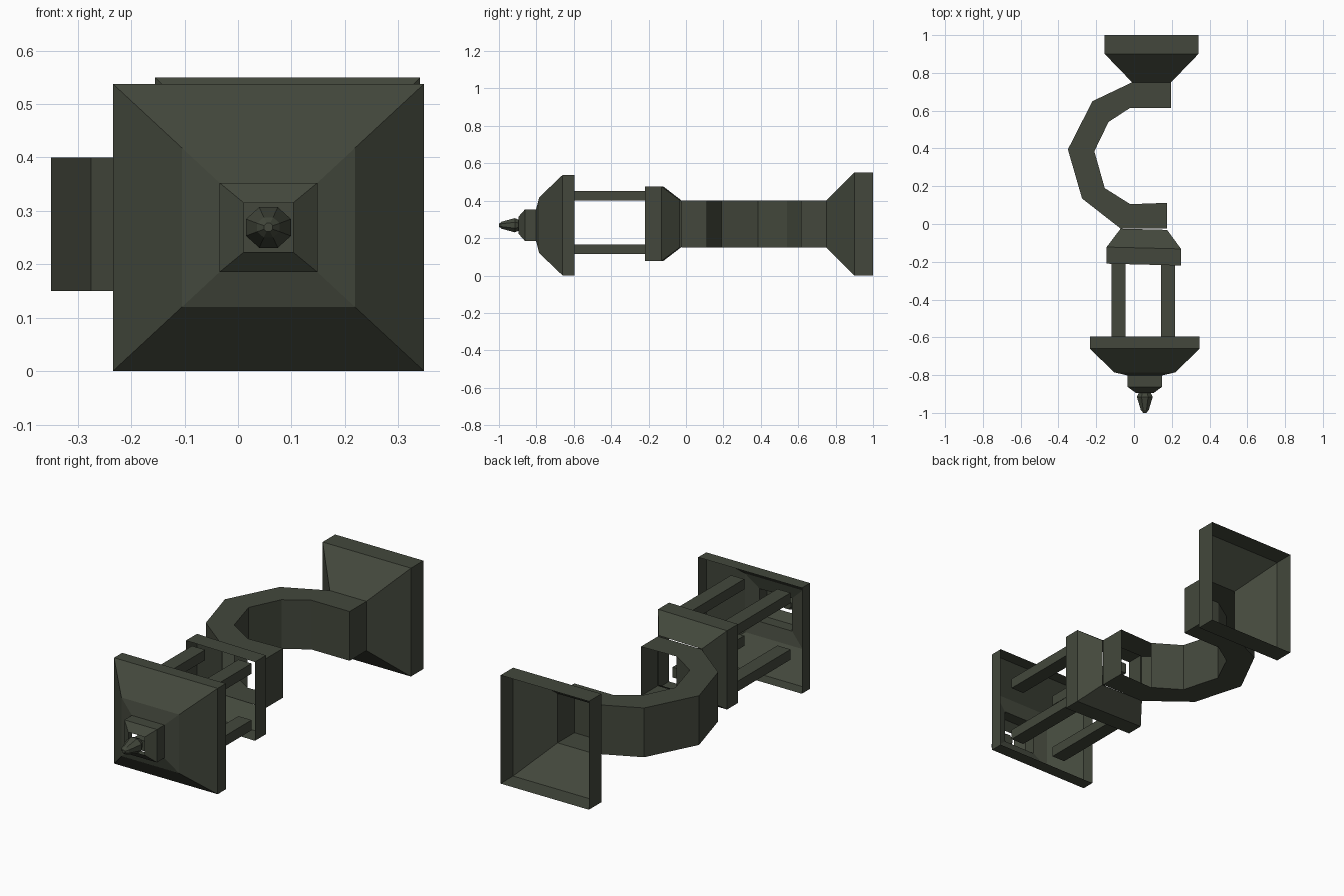
import bpy, bmesh, math

if "Cube" in bpy.data.objects:
    bpy.data.objects.remove(bpy.data.objects["Cube"])

iron = bpy.data.materials.new("dark green iron")
iron.diffuse_color = (0.056, 0.064, 0.045, 1)
iron.use_nodes = True
iron.node_tree.nodes["Principled BSDF"].inputs["Base Color"].default_value = iron.diffuse_color


def finish(name, bm):
    bmesh.ops.remove_doubles(bm, verts=bm.verts, dist=1e-5)
    bmesh.ops.recalc_face_normals(bm, faces=bm.faces)
    me = bpy.data.meshes.new(name)
    bm.to_mesh(me)
    bm.free()
    me.materials.append(iron)
    ob = bpy.data.objects.new(name, me)
    bpy.context.collection.objects.link(ob)
    return ob


def loft(name, cx, cz, rings, n=4, caps=(False, False), tilt=0.0):
    """Flat-sided shell along y; each ring is (y, half width, half height)."""
    bm = bmesh.new()
    k = 1 / math.cos(math.pi / n)
    loops = []
    for y, hx, hz in rings:
        loop = []
        for i in range(n):
            a = 2 * math.pi * (i + 0.5) / n
            dx = k * hx * math.cos(a)
            loop.append(bm.verts.new((cx + dx, y + tilt * dx, cz + k * hz * math.sin(a))))
        loops.append(loop)
    for a, b in zip(loops, loops[1:]):
        for i in range(n):
            j = (i + 1) % n
            bm.faces.new((a[i], a[j], b[j], b[i]))
    for flag, loop in zip(caps, (loops[0], loops[-1])):
        if flag:
            bm.faces.new(loop)
    return finish(name, bm)


# Wall plate: hollow flared square, open at the back and into the arm
loft("wall_plate", 0.093, 0.275,
     [(1.0, 0.248, 0.275), (0.9, 0.248, 0.275), (0.75, 0.103, 0.125)])

# Curved arm: (outer, inner) outline pairs, extruded in z
pairs = [((0.175, -0.025), (0.175, 0.112)), ((-0.07, -0.025), (-0.02, 0.105)),
         ((-0.275, 0.135), (-0.155, 0.19)), ((-0.35, 0.395), (-0.21, 0.385)),
         ((-0.22, 0.65), (-0.135, 0.54)), ((-0.01, 0.75), (-0.02, 0.615)),
         ((0.196, 0.75), (0.196, 0.615))]
bm = bmesh.new()
rows = [[bm.verts.new((*p, z)) for p, z in ((o, 0.15), (i, 0.15), (i, 0.4), (o, 0.4))]
        for o, i in pairs]
last = len(rows) - 2
for s, (a, b) in enumerate(zip(rows, rows[1:])):
    for e in range(4):
        # leave the passages open: outer wall at both ends, inner wall by the collar
        if (e == 3 and s in (0, last)) or (e == 1 and s == 0):
            continue
        f = (e + 1) % 4
        bm.faces.new((a[e], a[f], b[f], b[e]))
bm.faces.new(rows[0])
bm.faces.new(rows[-1])
finish("curved_arm", bm)

# Lantern collar: hollow flare, slightly tilted
loft("lantern_collar", 0.052, 0.277,
     [(-0.028, 0.123, 0.125), (-0.127, 0.197, 0.2), (-0.215, 0.197, 0.2)], tilt=-0.025)

# Four lantern posts
for side, x in (("left", -0.081), ("right", 0.179)):
    for level, z in (("lower", 0.14), ("upper", 0.427)):
        loft(f"post_{side}_{level}", x, z,
             [(-0.2, 0.037, 0.026), (-0.67, 0.037, 0.026)], caps=(True, True))

# Lantern roof: hollow stepped pyramid
loft("lantern_roof", 0.057, 0.269,
     [(-0.595, 0.291, 0.2685), (-0.66, 0.291, 0.2685), (-0.785, 0.162, 0.149),
      (-0.802, 0.0915, 0.0835), (-0.862, 0.0915, 0.0835), (-0.895, 0.046, 0.046)])

# Eight-sided finial
loft("finial", 0.057, 0.269,
     [(-0.885, 0.027, 0.025), (-0.915, 0.042, 0.038), (-0.985, 0.021, 0.019),
      (-1.0, 0.008, 0.008)], n=8, caps=(True, True))
